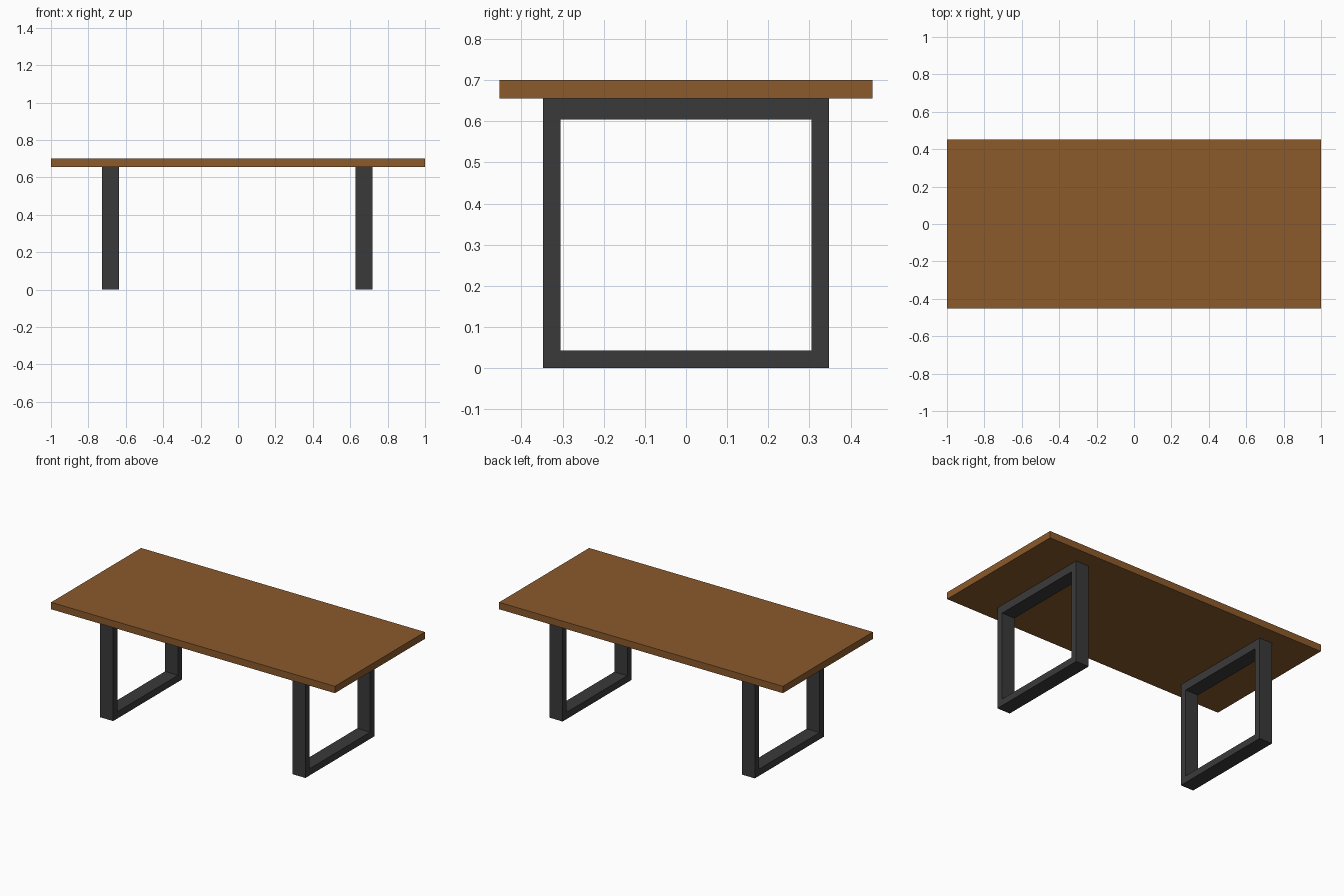
import bpy
import bmesh

if "Cube" in bpy.data.objects:
    bpy.data.objects.remove(bpy.data.objects["Cube"])


def material(name, rgb):
    m = bpy.data.materials.new(name)
    m.diffuse_color = (*rgb, 1.0)
    m.use_nodes = True
    m.node_tree.nodes["Principled BSDF"].inputs["Base Color"].default_value = m.diffuse_color
    return m


def add_object(name, bm, mat):
    bmesh.ops.recalc_face_normals(bm, faces=bm.faces)
    mesh = bpy.data.meshes.new(name)
    bm.to_mesh(mesh)
    bm.free()
    mesh.materials.append(mat)
    obj = bpy.data.objects.new(name, mesh)
    bpy.context.collection.objects.link(obj)
    return obj


def rect(y, z0, z1):
    return [(-y, z0), (y, z0), (y, z1), (-y, z1)]


def leg_frame(name, x0, x1, outer, inner, mat):
    """Rectangular loop: the outer and inner outlines joined across the depth."""
    bm = bmesh.new()
    rings = [[bm.verts.new((x, y, z)) for y, z in outline]
             for x, outline in ((x0, outer), (x1, outer), (x1, inner), (x0, inner))]
    for a, b in zip(rings, rings[1:] + rings[:1]):
        for i in range(4):
            j = (i + 1) % 4
            bm.faces.new((a[i], a[j], b[j], b[i]))
    return add_object(name, bm, mat)


wood = material("brown wood", (0.258, 0.102, 0.024))
metal = material("dark grey metal", (0.042, 0.042, 0.042))

UNDERSIDE, TOP = 0.656, 0.70

# Tabletop slab
bm = bmesh.new()
bmesh.ops.create_cube(bm, size=1.0)
for v in bm.verts:
    v.co = (v.co.x * 2.0, v.co.y * 0.906,
            (UNDERSIDE + TOP) / 2 + v.co.z * (TOP - UNDERSIDE))
add_object("tabletop", bm, wood)

# Two square-loop legs
outer = rect(0.347, 0.0, UNDERSIDE)
inner = rect(0.305, 0.043, 0.604)
for name, x0 in (("left_leg", -0.728), ("right_leg", 0.627)):
    leg_frame(name, x0, x0 + 0.091, outer, inner, metal)
